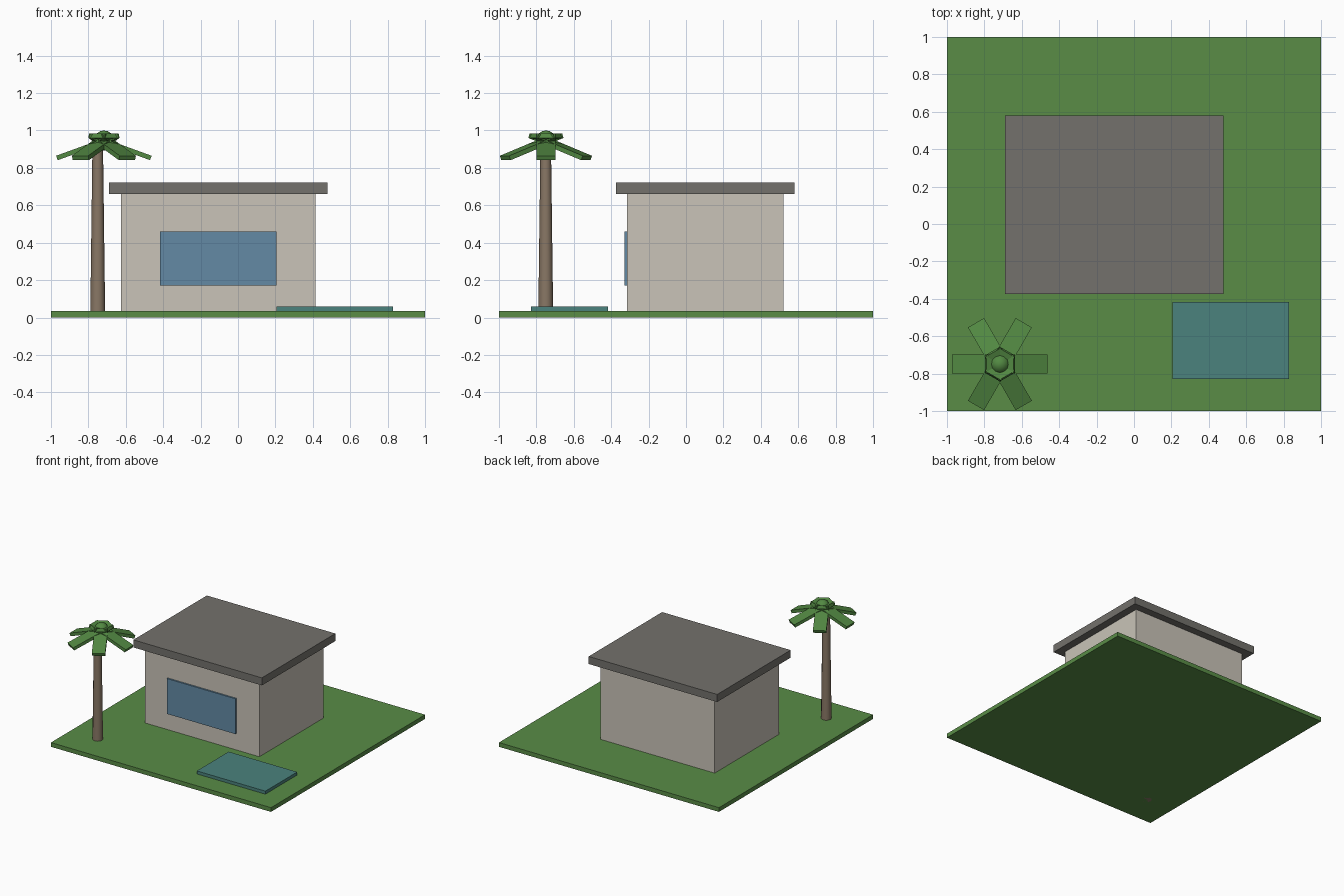
import bpy
import math
from mathutils import Matrix, Vector

if "Cube" in bpy.data.objects:
    bpy.data.objects.remove(bpy.data.objects["Cube"])


def material(name, rgb):
    m = bpy.data.materials.new(name)
    m.diffuse_color = (*rgb, 1.0)
    m.use_nodes = True
    m.node_tree.nodes["Principled BSDF"].inputs["Base Color"].default_value = m.diffuse_color
    return m


grass = material("grass green", (0.10, 0.265, 0.062))
plaster = material("warm plaster", (0.585, 0.55, 0.48))
slate = material("roof grey", (0.172, 0.165, 0.15))
glass = material("window blue", (0.127, 0.255, 0.376))
water = material("pool teal", (0.07, 0.224, 0.205))
bark = material("bark brown", (0.25, 0.185, 0.13))
leaf = material("palm green", (0.085, 0.25, 0.055))


def finish(name, mat):
    obj = bpy.context.object
    obj.name = name
    obj.data.materials.append(mat)
    return obj


def box(name, lo, hi, mat):
    """Axis-aligned box between two corners."""
    lo, hi = Vector(lo), Vector(hi)
    bpy.ops.mesh.primitive_cube_add(size=1)
    obj = finish(name, mat)
    obj.data.transform(Matrix.Translation((lo + hi) / 2) @ Matrix.Diagonal((*(hi - lo), 1)))
    return obj


# Plot, house and pool
box("lawn", (-1, -1, 0), (1, 1, 0.035), grass)
box("walls", (-0.625, -0.315, 0.03), (0.415, 0.52, 0.662), plaster)
box("roof_slab", (-0.69, -0.373, 0.66), (0.478, 0.581, 0.722), slate)
box("window", (-0.418, -0.328, 0.17), (0.206, -0.30, 0.46), glass)
box("pool", (0.207, -0.83, 0.03), (0.83, -0.417, 0.06), water)

# Tapered palm trunk
bpy.ops.mesh.primitive_cone_add(vertices=12, radius1=0.04, radius2=0.028,
                                depth=0.94, location=(-0.75, -0.75, 0.47))
finish("palm_trunk", bark)
bpy.ops.object.shade_smooth_by_angle(angle=math.radians(35))

# Palm crown: a round heart and six drooping fronds that cross at the centre
crown = Vector((-0.717, -0.749, 0.0))
bpy.ops.mesh.primitive_uv_sphere_add(segments=12, ring_count=8, radius=0.054,
                                     location=crown + Vector((0, 0, 0.946)))
finish("palm_heart", leaf)
bpy.ops.object.shade_smooth_by_angle(angle=math.radians(40))

for i in range(6):
    frond = box(f"palm_frond_{i + 1}", (-0.174, -0.05, -0.0125), (0.174, 0.05, 0.0125), leaf)
    frond.matrix_world = (Matrix.Translation(crown)
                          @ Matrix.Rotation(i * math.pi / 3, 4, 'Z')
                          @ Matrix.Translation((0.0875, 0, 0.9125))
                          @ Matrix.Rotation(math.radians(20), 4, 'Y'))
